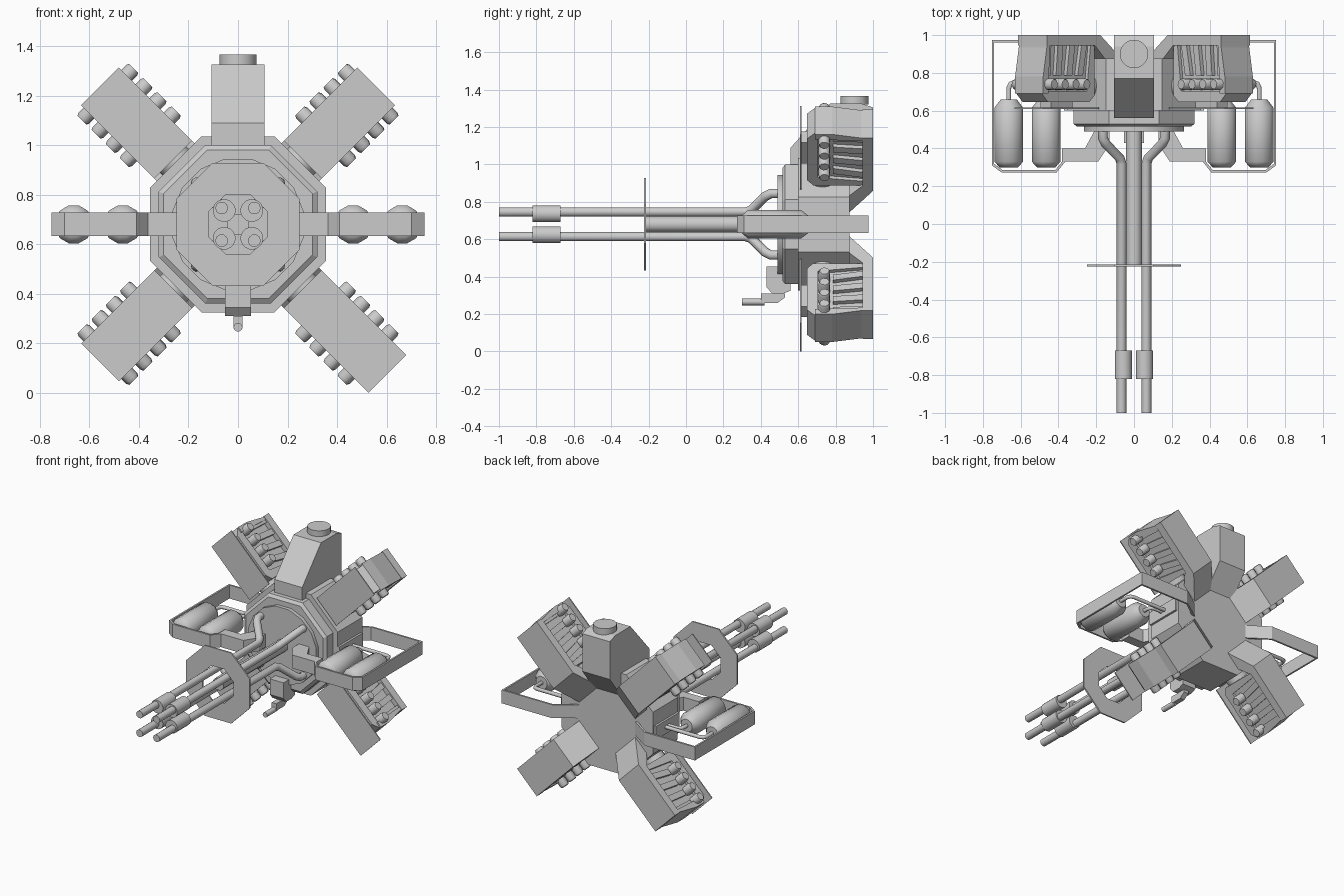
import bpy, bmesh
from math import sin, cos, pi, radians
from mathutils import Vector

if "Cube" in bpy.data.objects:
    bpy.data.objects.remove(bpy.data.objects["Cube"])

CZ = 0.68  # height of the gun axis


def finish(name, bm, smooth=False):
    bmesh.ops.recalc_face_normals(bm, faces=bm.faces)
    me = bpy.data.meshes.new(name)
    bm.to_mesh(me)
    bm.free()
    ob = bpy.data.objects.new(name, me)
    bpy.context.collection.objects.link(ob)
    if smooth:
        bpy.ops.object.select_all(action='DESELECT')
        ob.select_set(True)
        bpy.context.view_layer.objects.active = ob
        bpy.ops.object.shade_smooth_by_angle(angle=radians(50))
    return ob


def loft(name, rings, smooth=False, caps=True):
    """Skin a list of equal-sized point rings."""
    bm = bmesh.new()
    rs = [[bm.verts.new(p) for p in r] for r in rings]
    n = len(rs[0])
    for a, b in zip(rs, rs[1:]):
        for i in range(n):
            bm.faces.new((a[i], a[(i + 1) % n], b[(i + 1) % n], b[i]))
    if caps:
        bm.faces.new(rs[0])
        bm.faces.new(rs[-1])
    return finish(name, bm, smooth)


def arm(deg):
    """Arm frame: u = outward from the axis, v = y, w = across the arm."""
    c, s = cos(radians(deg)), sin(radians(deg))
    return lambda u, v, w: Vector((c * u - s * w, v, CZ + s * u + c * w))


def prism(name, pts, half, f, mid=0):
    return loft(name, [[f(u, v, mid + w) for u, v in pts] for w in (-half, half)])


def block(name, u0, u1, v0, v1, half, f, mid=0):
    return prism(name, [(u0, v0), (u1, v0), (u1, v1), (u0, v1)], half, f, mid)


def turned(name, base, axis, profile, n=16, turn=0.5, smooth=True):
    """Revolved part: profile is (distance along axis, radius)."""
    base, axis = Vector(base), Vector(axis).normalized()
    a = axis.orthogonal().normalized()
    b = axis.cross(a)
    ang = [2 * pi * (i + turn) / n for i in range(n)]
    return loft(name, [[base + axis * d + (a * cos(t) + b * sin(t)) * r for t in ang]
                       for d, r in profile], smooth)


def pipe(name, pts, r):
    cu = bpy.data.curves.new(name, 'CURVE')
    cu.dimensions = '3D'
    cu.bevel_depth, cu.bevel_resolution, cu.use_fill_caps = r, 3, True
    sp = cu.splines.new('POLY')
    sp.points.add(len(pts) - 1)
    for p, q in zip(sp.points, pts):
        p.co = (*q, 1)
    ob = bpy.data.objects.new(name, cu)
    bpy.context.collection.objects.link(ob)
    return ob


def octagon(r, y):
    k = r / cos(pi / 8)
    return [Vector((k * cos(pi / 8 + i * pi / 4), y, CZ + k * sin(pi / 8 + i * pi / 4))) for i in range(8)]


# Hub
loft("hub_body", [octagon(0.355, 0.6), octagon(0.355, 0.875)])
loft("hub_front_ring", [octagon(0.30, 0.515), octagon(0.32, 0.53), octagon(0.32, 0.605)])
turned("hub_front_disc", (0, 0.49, CZ), (0, 1, 0), [(0, 0.27), (0.03, 0.27)], 16)

# Barrel shield: thin octagonal plate with a central opening
ya, yb = -0.224, -0.214
loft("barrel_shield", [octagon(0.12, ya), octagon(0.248, ya), octagon(0.248, yb),
                       octagon(0.12, yb), octagon(0.12, ya)], caps=False)

# Four barrels with sleeves and bent feed ends
turned("barrel_core", (0, -0.22, CZ), (0, 1, 0), [(0, 0.045), (0.73, 0.045)], 8)
for sx in (-1, 1):
    for sz in (-1, 1):
        path = [(0.066, -1), (0.066, 0.32), (0.076, 0.35), (0.15, 0.425), (0.165, 0.455), (0.165, 0.51)]
        pipe("barrel", [(sx * d, y, CZ + sz * d) for d, y in path], 0.026)
        turned("barrel_sleeve", (sx * 0.056, -0.82, CZ + sz * 0.056), (0, 1, 0),
               [(0, 0.046), (0.15, 0.046)], 16)

# Cabin on top, with round hatch
up = arm(90)
prism("cabin", [(0.2, 0.56), (0.41, 0.56), (0.645, 0.77), (0.645, 0.94), (0.625, 1.0),
                (0.36, 1.0), (0.2, 0.875)], 0.107, up)
turned("cabin_hatch", (0, 0.9, 1.32), (0, 0, 1), [(0, 0.075), (0.045, 0.075)], 20)

# Small gun underneath
down = arm(-90)
prism("lower_gun_mount", [(0.225, 0.43), (0.225, 0.56), (0.355, 0.56), (0.37, 0.52),
                          (0.37, 0.46), (0.335, 0.43)], 0.053, down)
prism("lower_gun_body", [(0.37, 0.40), (0.37, 0.53), (0.39, 0.53), (0.42, 0.49), (0.42, 0.40)], 0.018, down)
turned("lower_gun_barrel", (0, 0.3, 0.265), (0, 1, 0), [(0, 0.018), (0.12, 0.018)], 12)

# Four diagonal pods
for deg in (45, 135, 225, 315):
    f = arm(deg)
    ax = f(1, 0, 0) - f(0, 0, 0)
    side = f(0, 0, 1) - f(0, 0, 0)
    prism("pod_back_strut", [(0.2, 0.82), (0.2, 0.875), (0.36, 1.0), (0.76, 1.0), (0.76, 0.945),
                             (0.40, 0.945), (0.31, 0.86)], 0.108, f)
    prism("pod_core", [(0.39, 0.68), (0.43, 0.646), (0.74, 0.646), (0.785, 0.69), (0.785, 0.78),
                       (0.755, 0.95), (0.39, 0.95)], 0.075, f)
    # chamfered full-width nose and outer end around the recess
    nose = [(0.39, 0.705), (0.39, 0.68), (0.43, 0.646), (0.74, 0.646), (0.785, 0.69), (0.785, 0.705)]
    prism("pod_nose", nose, 0.095, f)
    prism("pod_outer_end", [(0.745, 0.69), (0.785, 0.69), (0.785, 0.78), (0.755, 0.95), (0.735, 0.95)], 0.105, f)
    prism("pod_inner_end", [(0.39, 0.69), (0.45, 0.69), (0.42, 0.95), (0.39, 0.95)], 0.095, f)
    turned("pod_neck", f(0.25, 0.73, 0), ax, [(0, 0.075), (0.14, 0.075)], 16)
    for k in range(4):
        u = 0.5 + 0.081 * k
        ub = u - 0.03 + 0.008 * k
        prism("pod_rib", [(u - 0.02, 0.785), (u + 0.02, 0.785), (ub + 0.02, 0.95), (ub - 0.02, 0.95)], 0.098, f)
        turned("pod_knob", f(u, 0.74, -0.148), side, [(0, 0.026), (0.012, 0.032), (0.284, 0.032), (0.296, 0.026)], 8)
    # thin front armour plate, longer on the lower right arm
    block("pod_armour_plate", 0.37, 0.853 if deg == 315 else 0.788, 0.61, 0.617, 0.108, f)
    block("pod_plate_spacer", 0.5, 0.66, 0.615, 0.65, 0.04, f)

# Side frames holding the tanks
for s in (-1, 1):
    def f(u, v, w, s=s):
        return Vector((s * u, v, CZ + w))
    outer = [(0.2, 0.865), (0.36, 0.975), (0.752, 0.975), (0.752, 0.31), (0.70, 0.272), (0.41, 0.272), (0.36, 0.335)]
    inner = [(0.215, 0.855), (0.362, 0.962), (0.74, 0.962), (0.74, 0.318), (0.695, 0.285), (0.417, 0.285), (0.37, 0.343)]
    loft("tank_frame", [[f(*a, -0.047), f(*a, 0.047), f(*b, 0.047), f(*b, -0.047)]
                        for a, b in zip(outer, inner)])
    prism("frame_bracket", [(0.38, 0.33), (0.19, 0.33), (0.13, 0.42), (0.13, 0.51), (0.2, 0.51),
                            (0.26, 0.4), (0.38, 0.4)], 0.047, f)
    block("frame_arm_root", 0.25, 0.37, 0.6, 0.86, 0.047, f)
    for x, yr in ((0.663, 0.75), (0.465, 0.72)):
        turned("tank", f(x, 0.3, 0), (0, 1, 0),
               [(0, 0.05), (0.03, 0.079), (0.315, 0.079), (0.358, 0.045)], 12, 0)
        pipe("tank_pipe", [f(x, 0.65, 0), f(x, yr - 0.03, 0), f(x - 0.01, yr - 0.008, 0),
                           f(x - 0.03, yr, 0), f(0.33, yr, 0)], 0.013)
